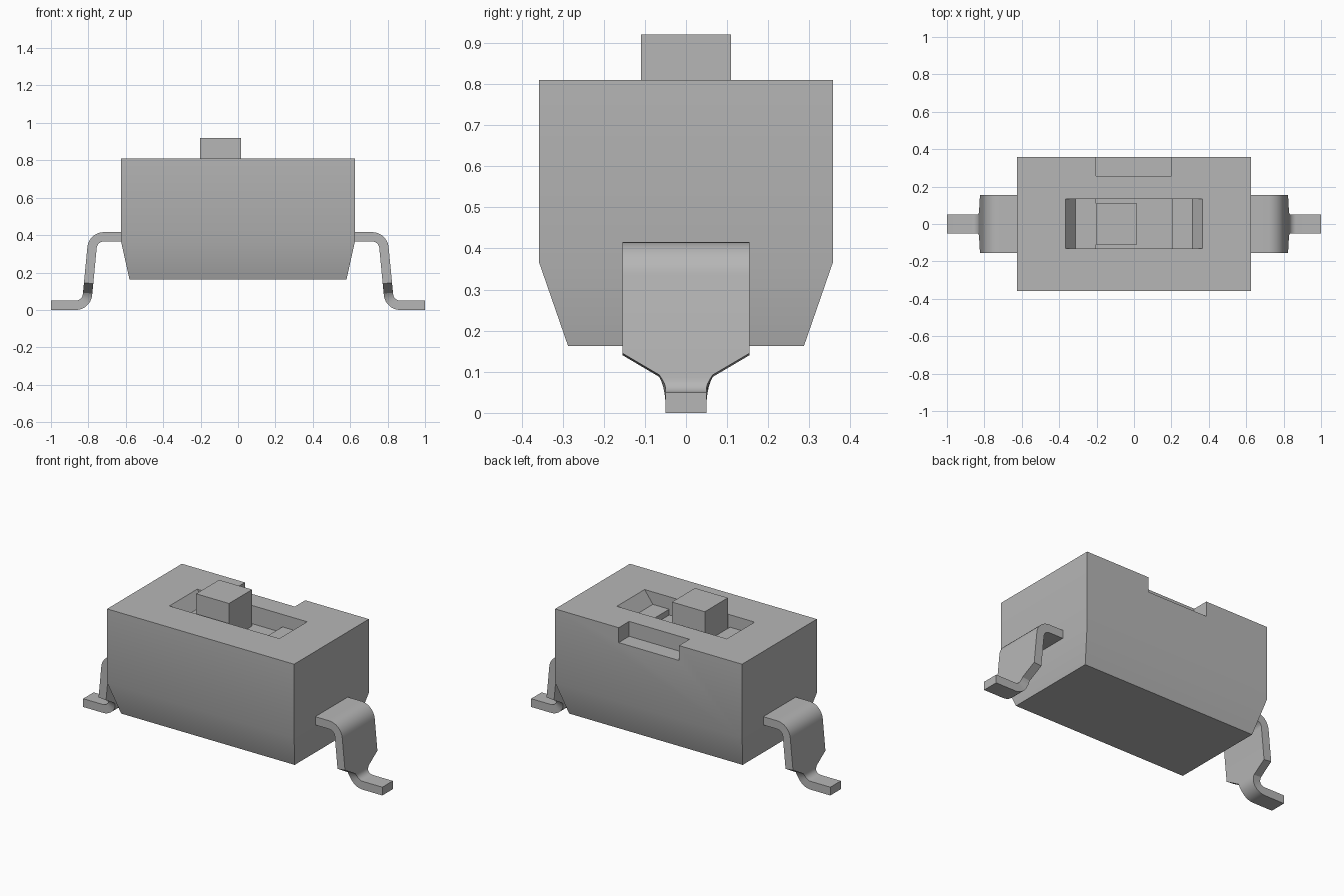
import bpy, bmesh, math
from mathutils import Vector

cube = bpy.data.objects.get("Cube")
if cube:
    bpy.data.objects.remove(cube, do_unlink=True)

SHADE = (0.47, 0.47, 0.47, 1)
grey = bpy.data.materials.new("plain_grey")
grey.use_nodes = True
grey.diffuse_color = SHADE
grey.node_tree.nodes["Principled BSDF"].inputs["Base Color"].default_value = SHADE


def loft(name, rings):
    """Skin a row of equal-length rings and cap both ends."""
    bm = bmesh.new()
    rows = [[bm.verts.new(p) for p in ring] for ring in rings]
    n = len(rows[0])
    for a, b in zip(rows, rows[1:]):
        for i in range(n):
            j = (i + 1) % n
            bm.faces.new((a[i], a[j], b[j], b[i]))
    bm.faces.new(rows[0])
    bm.faces.new(rows[-1])
    bmesh.ops.recalc_face_normals(bm, faces=bm.faces)
    mesh = bpy.data.meshes.new(name)
    bm.to_mesh(mesh)
    bm.free()
    mesh.materials.append(grey)
    obj = bpy.data.objects.new(name, mesh)
    bpy.context.collection.objects.link(obj)
    return obj


def rect(x0, x1, y0, y1, z):
    return [(x0, y0, z), (x1, y0, z), (x1, y1, z), (x0, y1, z)]


def box(name, x0, x1, y0, y1, z0, z1):
    return loft(name, [rect(x0, x1, y0, y1, z) for z in (z0, z1)])


def activate(obj):
    bpy.ops.object.select_all(action='DESELECT')
    obj.select_set(True)
    bpy.context.view_layer.objects.active = obj


def cut(obj, cutter):
    mod = obj.modifiers.new("cut", 'BOOLEAN')
    mod.operation = 'DIFFERENCE'
    mod.solver = 'EXACT'
    mod.object = cutter
    activate(obj)
    bpy.ops.object.modifier_apply(modifier=mod.name)
    bpy.data.objects.remove(cutter, do_unlink=True)


def smooth(obj):
    activate(obj)
    bpy.ops.object.shade_smooth_by_angle(angle=math.radians(30))


# Housing: block with a tapered foot
TOP = 0.81
housing = loft("housing", [rect(-x, x, -y, y, z) for x, y, z in
                           ((0.58, 0.287, 0.163), (0.625, 0.357, 0.365), (0.625, 0.357, TOP))])

# Slot with sloped ends, end shelves and a deeper central well
half = [(0.44, 0.885), (0.3675, TOP), (0.3125, 0.735), (0.203, 0.735), (0.203, 0.70)]
outline = half + [(-x, z) for x, z in reversed(half)]
cut(housing, loft("slot_cutter", [[(x, y, z) for x, z in outline] for y in (-0.13, 0.135)]))

# Notch in the rear top edge
cut(housing, box("notch_cutter", -0.203, 0.2, 0.257, 0.5, 0.72, 1.0))
smooth(housing)

# Slider knob
box("slider_knob", -0.203, 0.017, -0.11, 0.11, 0.69, 0.92)


# Terminals: bent strip that narrows to a foot
def rounded(path, radius, steps=8):
    pts = [path[0]]
    for a, p, b in zip(path, path[1:], path[2:]):
        u, v = (a - p).normalized(), (b - p).normalized()
        half_angle = u.angle(v) / 2
        centre = p + (u + v).normalized() * radius / math.sin(half_angle)
        reach = radius / math.tan(half_angle)
        start = (p + u * reach - centre).normalized()
        end = (p + v * reach - centre).normalized()
        pts += [centre + start.slerp(end, i / steps) * radius for i in range(steps + 1)]
    return pts + [path[-1]]


def half_width(z):
    if z >= 0.143:
        return 0.155
    if z >= 0.09:
        return 0.065 + 0.09 * (z - 0.09) / 0.053
    return 0.05 + 0.015 * max(0, (z - 0.04) / 0.05) ** 2


def terminal(name, side):
    path = [Vector(p) for p in ((0.6, 0, 0.391), (0.775, 0, 0.391), (0.81, 0, 0.025), (1, 0, 0.025))]
    pts = rounded(path, 0.063)
    for i, (a, b) in enumerate(zip(pts, pts[1:])):
        if a.z > 0.143 > b.z:
            pts[i + 1:i + 1] = [a.lerp(b, (a.z - z) / (a.z - b.z)) for z in (0.143, 0.09)]
            break
    rings = []
    for i, p in enumerate(pts):
        t = (pts[min(i + 1, len(pts) - 1)] - pts[max(i - 1, 0)]).normalized()
        n = Vector((-t.z, 0, t.x)) * 0.025
        w = half_width(p.z)
        ring = [p + n * s + Vector((0, w * y, 0)) for s, y in ((1, -1), (1, 1), (-1, 1), (-1, -1))]
        rings.append([(q.x * side, q.y, q.z) for q in ring])
    smooth(loft(name, rings))


terminal("left_terminal", 1)
terminal("right_terminal", -1)
